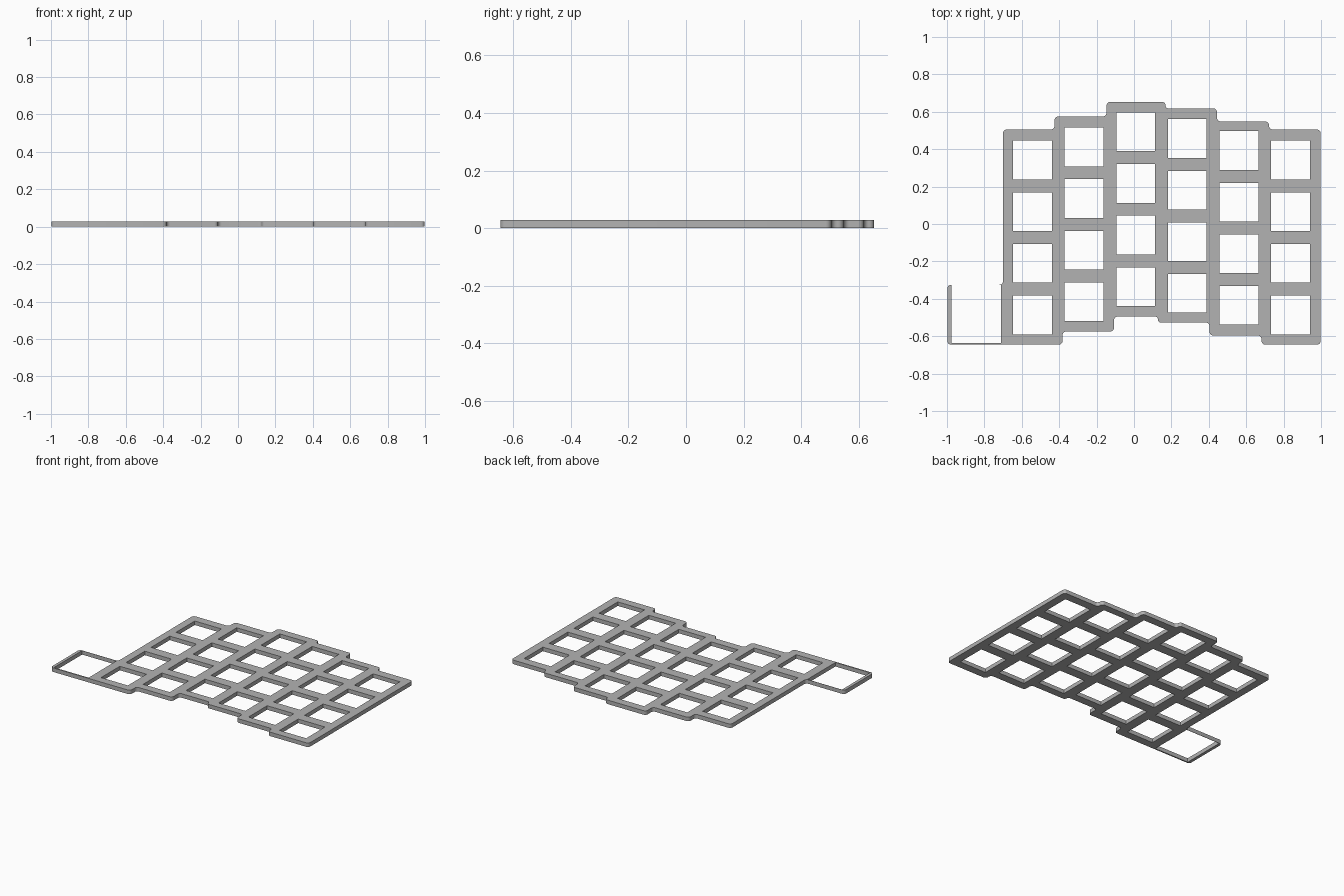
import bpy
import bmesh
import math
from mathutils import Vector

if "Cube" in bpy.data.objects:
    bpy.data.objects.remove(bpy.data.objects["Cube"])

THICK = 0.028
PITCH = 0.276
HOLE = 0.207
ROUND = 0.02

# One flat grey for the whole plate
grey = bpy.data.materials.new("plate grey")
grey.use_nodes = True
grey.diffuse_color = (0.45, 0.45, 0.45, 1)
grey.node_tree.nodes["Principled BSDF"].inputs["Base Color"].default_value = grey.diffuse_color


def rounded(points, radius, steps=6):
    """Replace each square corner by a quarter arc."""
    pts = [Vector((x, y)) for x, y in points]
    out = []
    for i, p in enumerate(pts):
        before, after = pts[i - 1] - p, pts[(i + 1) % len(pts)] - p
        r = min(radius, before.length * 0.49, after.length * 0.49)
        a, b = before.normalized() * r, after.normalized() * r
        for k in range(steps + 1):
            t = k / steps * math.pi / 2
            out.append(p + a + b - b * math.cos(t) - a * math.sin(t))
    return out


def rectangle(x0, y0, x1, y1):
    return [(x0, y0), (x1, y0), (x1, y1), (x0, y1)]


def steps_across(edges, levels):
    """Staircase points: each level spans two neighbouring edges."""
    return [(x, y) for i, y in enumerate(levels) for x in (edges[i], edges[i + 1])]


# Staggered outer edge, with the side bay at the lower left
top = steps_across([-0.70, -0.425, -0.147, 0.168, 0.444, 0.722, 0.998],
                   [0.505, 0.575, 0.653, 0.618, 0.548, 0.505])
bottom = steps_across([-0.998, -0.382, -0.107, 0.128, 0.404, 0.682, 0.998],
                      [-0.645, -0.575, -0.495, -0.527, -0.596, -0.645])
outline = top + bottom[::-1] + [(-0.998, -0.325), (-0.70, -0.325)]
loops = [rounded(outline, ROUND)]

# Square switch openings, four in each column
for column, y_top in enumerate([0.342, 0.412, 0.493, 0.457, 0.393, 0.342]):
    x = -0.543 + column * PITCH
    for row in range(4):
        y = y_top - row * PITCH
        h = HOLE / 2
        loops.append(rectangle(x - h, y - h, x + h, y + h))

# Bay opening, leaving only thin walls around it
loops.append(rectangle(-0.977, -0.636, -0.71, -0.327))

# Filled, extruded profile turned into a mesh
curve = bpy.data.curves.new("plate_profile", "CURVE")
curve.dimensions = "2D"
curve.fill_mode = "BOTH"
curve.extrude = THICK / 2
for loop in loops:
    spline = curve.splines.new("POLY")
    spline.points.add(len(loop) - 1)
    for point, (x, y) in zip(spline.points, loop):
        point.co = (x, y, 0, 1)
    spline.use_cyclic_u = True
helper = bpy.data.objects.new("plate_profile", curve)
bpy.context.collection.objects.link(helper)
mesh = bpy.data.meshes.new_from_object(helper)
bpy.data.objects.remove(helper)

bm = bmesh.new()
bm.from_mesh(mesh)
bmesh.ops.remove_doubles(bm, verts=bm.verts, dist=0.0002)
bmesh.ops.translate(bm, verts=bm.verts, vec=(0, 0, THICK / 2))
bmesh.ops.recalc_face_normals(bm, faces=bm.faces)
bm.to_mesh(mesh)
bm.free()

mesh.materials.clear()
mesh.materials.append(grey)
plate = bpy.data.objects.new("switch_plate", mesh)
bpy.context.collection.objects.link(plate)
bpy.context.view_layer.objects.active = plate
plate.select_set(True)
bpy.ops.object.shade_smooth_by_angle(angle=math.radians(30))
